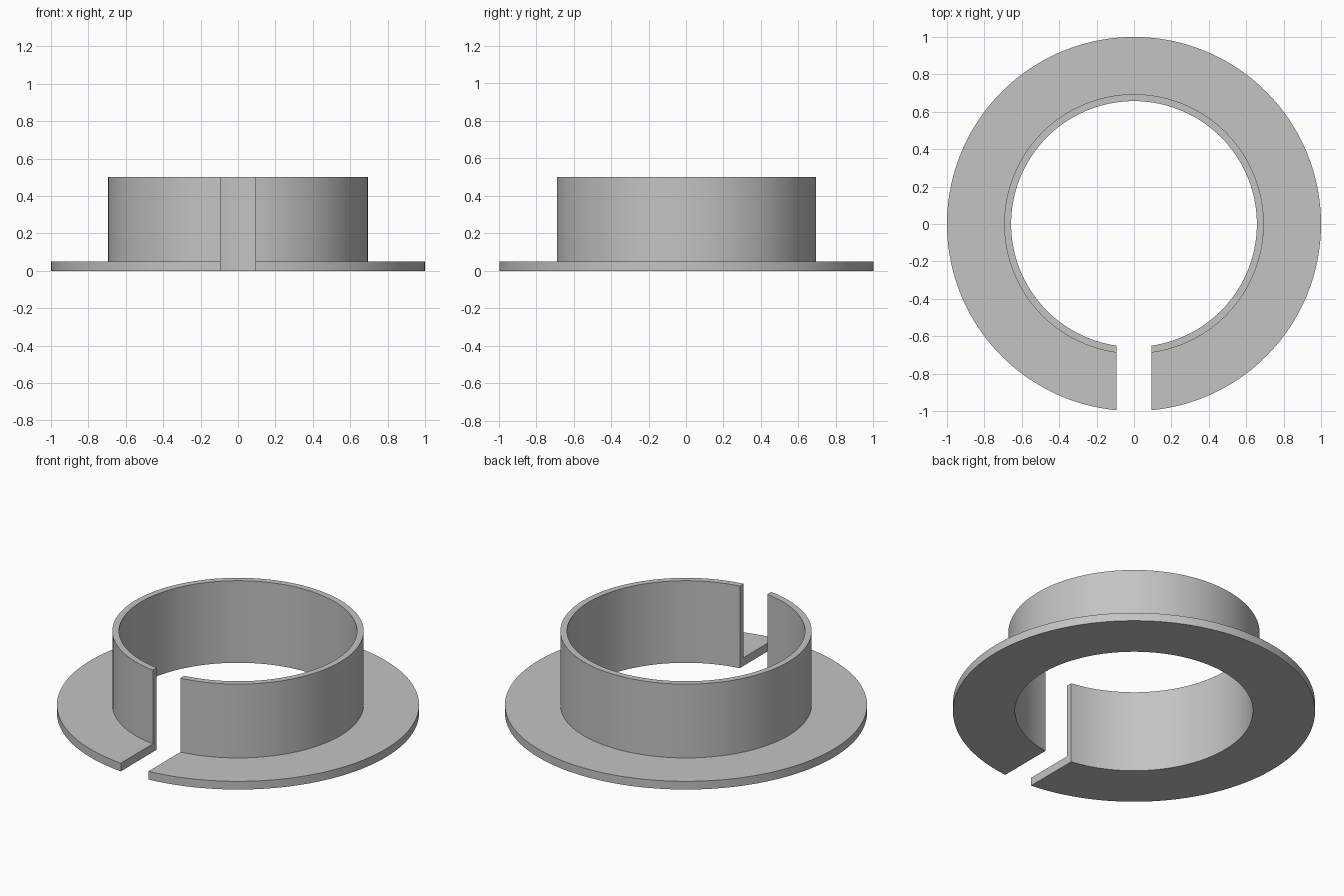
import bpy, bmesh, math

cube = bpy.data.objects.get("Cube")
if cube:
    bpy.data.objects.remove(cube, do_unlink=True)

INNER, OUTER, FLANGE = 0.657, 0.694, 1.0
FLANGE_TOP, HEIGHT = 0.05, 0.5
HALF_GAP = 0.093
STEPS = 144

# Plain grey material
grey = bpy.data.materials.new("plain grey")
grey.use_nodes = True
colour = (0.55, 0.55, 0.55, 1)
grey.diffuse_color = colour
grey.node_tree.nodes["Principled BSDF"].inputs["Base Color"].default_value = colour

# L-shaped section: thin upright wall on a wide flat flange
profile = [(INNER, 0), (FLANGE, 0), (FLANGE, FLANGE_TOP),
           (OUTER, FLANGE_TOP), (OUTER, HEIGHT), (INNER, HEIGHT)]


def section(bm, t):
    """Section at fraction t of the turn; the ends lie on the straight slot walls."""
    verts = []
    for r, z in profile:
        start = math.asin(HALF_GAP / r)
        a = start + t * (2 * math.pi - 2 * start)
        verts.append(bm.verts.new((r * math.sin(a), -r * math.cos(a), z)))
    return verts


# Sweep the section around the ring, leaving the parallel slot at the front
bm = bmesh.new()
rings = [section(bm, i / STEPS) for i in range(STEPS + 1)]
n = len(profile)
for a, b in zip(rings, rings[1:]):
    for k in range(n):
        m = (k + 1) % n
        bm.faces.new((a[k], a[m], b[m], b[k]))
bm.faces.new(rings[0])
bm.faces.new(rings[-1])
bmesh.ops.recalc_face_normals(bm, faces=bm.faces)

mesh = bpy.data.meshes.new("split_flanged_collar")
bm.to_mesh(mesh)
bm.free()
mesh.materials.append(grey)
collar = bpy.data.objects.new("split_flanged_collar", mesh)
bpy.context.collection.objects.link(collar)

# Smooth round walls, crisp edges
bpy.ops.object.select_all(action="DESELECT")
collar.select_set(True)
bpy.context.view_layer.objects.active = collar
bpy.ops.object.shade_smooth_by_angle(angle=math.radians(30))
